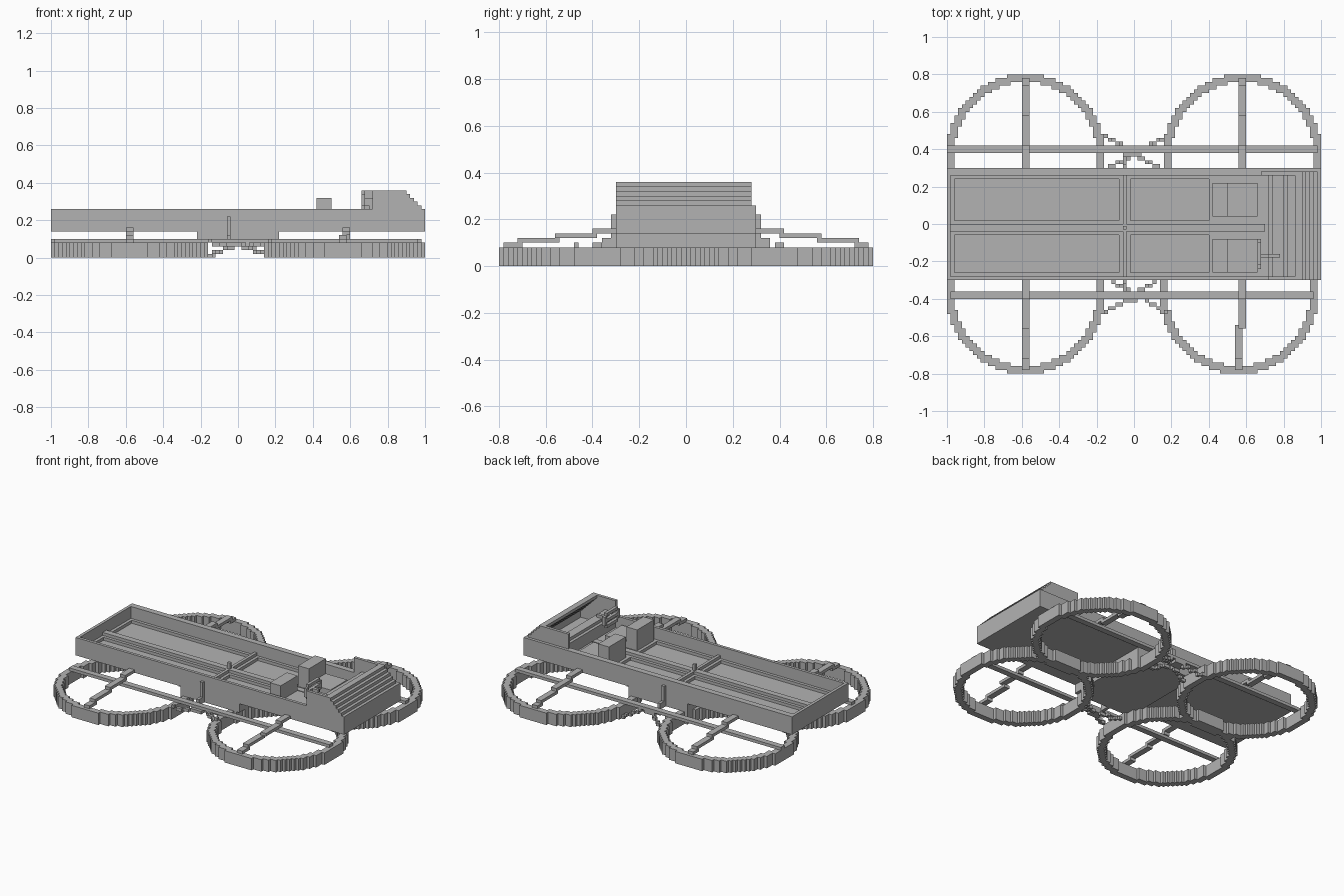
import bpy, bmesh, math
from mathutils import Vector

if "Cube" in bpy.data.objects:
    bpy.data.objects.remove(bpy.data.objects["Cube"], do_unlink=True)

CELL = 0.02
grey = bpy.data.materials.new("plain grey")
grey.use_nodes = True
grey.diffuse_color = (0.45, 0.45, 0.45, 1)
grey.node_tree.nodes["Principled BSDF"].inputs["Base Color"].default_value = grey.diffuse_color


def finish(name, bm):
    bmesh.ops.recalc_face_normals(bm, faces=bm.faces[:])
    mesh = bpy.data.meshes.new(name)
    bm.to_mesh(mesh)
    bm.free()
    mesh.materials.append(grey)
    obj = bpy.data.objects.new(name, mesh)
    bpy.context.collection.objects.link(obj)
    return obj


def add_box(bm, x, y, z):
    vs = bmesh.ops.create_cube(bm, size=1)["verts"]
    for v in vs:
        for i, (lo, hi) in enumerate((x, y, z)):
            v.co[i] = hi if v.co[i] > 0 else lo


def boxes(name, *parts):
    bm = bmesh.new()
    for part in parts:
        add_box(bm, *part)
    return finish(name, bm)


def extrude_cells(name, cells, centre, height):
    """Raise a set of square grid cells into one stepped solid."""
    bm = bmesh.new()
    for i, j in cells:
        bm.faces.new([bm.verts.new(((i + a) * CELL + centre[0], (j + b) * CELL + centre[1], 0))
                      for a, b in ((0, 0), (1, 0), (1, 1), (0, 1))])
    bmesh.ops.remove_doubles(bm, verts=bm.verts[:], dist=0.001)
    top = bmesh.ops.extrude_face_region(bm, geom=bm.faces[:], use_keep_orig=True)["geom"]
    bmesh.ops.translate(bm, vec=(0, 0, height),
                        verts=[g for g in top if isinstance(g, bmesh.types.BMVert)])
    return finish(name, bm)


def stepped_link(name, start, end):
    """Chain of small blocks between two points."""
    a, b = Vector(start), Vector(end)
    count = 6
    bm = bmesh.new()
    for k in range(count + 1):
        p = a.lerp(b, k / count)
        p = [math.floor(c / CELL + 0.001) * CELL for c in p]
        add_box(bm, *[(c, c + CELL) for c in p])
    return finish(name, bm)


# Rotor guard rings
ring = [(i, j) for i in range(-21, 21) for j in range(-21, 21)
        if 19 <= math.hypot(i + 0.5, j + 0.5) <= 21.1]
for name, cx, cy in (("front_right", -0.58, -0.38), ("front_left", 0.56, -0.38),
                     ("back_right", -0.58, 0.38), ("back_left", 0.58, 0.38)):
    extrude_cells(name + "_ring", ring, (cx, cy), 0.08)

    # Arms that step down from the hull to the ring
    s = 1 if cy > 0 else -1
    edges = (0.28, 0.40, 0.56, 0.72, 0.80) if s > 0 else (0.28, 0.38, 0.54, 0.70, 0.80)
    parts = []
    for k in range(4):
        ax = 0.58 if cx > 0 and k < 2 else cx
        y = sorted((s * edges[k], s * (edges[k + 1] + (CELL if k < 3 else -CELL))))
        top = 0.16 - CELL * k
        parts.append(((ax - 0.02, ax + 0.02), y, (top - CELL, top)))
    boxes(name + "_arm", *parts)

# Long rails across the rings
boxes("front_rail", ((-0.98, 0.96), (-0.40, -0.36), (0.08, 0.10)))
boxes("back_rail", ((-1, 0.98), (0.38, 0.42), (0.08, 0.10)))

# Crossing links between neighbouring rings
for side, s in (("front", -1), ("back", 1)):
    for end, e in (("right", -1), ("left", 1)):
        low = 0.08 if s < 0 else 0.0
        stepped_link(f"{side}_{end}_outer_link", (e * 0.04, s * 0.40, 0.06), (e * 0.16, s * 0.47, low))
        stepped_link(f"{side}_{end}_inner_link", (e * 0.02, s * 0.37, 0.06), (e * 0.13, s * 0.30, 0.02))
    boxes(side + "_link_hub", ((-0.06, 0.02), sorted((s * 0.36, s * 0.42)), (0.06, 0.08)))
    # Side posts
    boxes(side + "_post",
          ((-0.06, -0.04), sorted((s * 0.30, s * 0.32)), (0.10, 0.22)),
          ((-0.06, -0.04), sorted((s * 0.30, s * 0.36)), (0.08, 0.12)))

# Open hull with a shallow ledge
boxes("hull_floor", ((-1, 1), (-0.3, 0.3), (0.14, 0.16)))
boxes("hull_walls",
      ((-1, 1), (-0.30, -0.28), (0.14, 0.26)), ((-1, 1), (0.26, 0.30), (0.14, 0.26)),
      ((-1, -0.98), (-0.3, 0.3), (0.14, 0.26)), ((0.98, 1), (-0.3, 0.3), (0.14, 0.26)))
boxes("hull_ledge",
      ((-0.98, 0.98), (-0.28, -0.26), (0.14, 0.18)), ((-0.98, 0.98), (0.24, 0.26), (0.14, 0.18)),
      ((-0.98, -0.96), (-0.28, 0.26), (0.14, 0.18)), ((0.40, 0.98), (-0.28, 0.26), (0.14, 0.18)))
boxes("keel_block", ((-0.22, 0.22), (-0.3, 0.3), (0.08, 0.14)))

# Floor ribs and lever
boxes("long_rib", ((-0.98, 0.70), (-0.06, 0.02), (0.14, 0.18)), ((-0.98, 0.70), (-0.04, 0), (0.18, 0.20)))
boxes("cross_rib", ((-0.08, -0.02), (-0.28, 0.26), (0.14, 0.18)),
      ((-0.06, -0.04), (-0.28, 0.26), (0.18, 0.20)))
boxes("lever", ((-0.06, -0.04), (-0.03, -0.01), (0.18, 0.24)))

# Seats
for name, y in (("right_seat", (-0.26, -0.08)), ("left_seat", (0.04, 0.22))):
    boxes(name, ((0.42, 0.50), y, (0.16, 0.32)), ((0.50, 0.66), y, (0.16, 0.22)))

# Stepped windshield
steps = []
for k in range(6):
    x = 0.88 + CELL * k
    top = 0.36 - CELL * k
    steps.append(((x - CELL, x + CELL), (-0.30, 0.28), (top - CELL, top)))
boxes("windshield", *steps)

# Cab side walls, stepped along the slope
for name, y, back in (("cab_wall_right", (-0.30, -0.28), 0.72), ("cab_wall_left", (0.26, 0.28), 0.68)):
    boxes(name, *[((back, 0.90 + CELL * k), y, (0.34 - CELL * k, 0.36 - CELL * k)) for k in range(5)])

# Dashboard
boxes("dashboard", ((0.72, 0.82), (-0.28, 0.26), (0.18, 0.26)), ((0.74, 0.80), (-0.28, 0.26), (0.26, 0.28)))

# Steering wheel and column
boxes("steering_wheel",
      ((0.66, 0.68), (-0.22, -0.10), (0.26, 0.28)), ((0.66, 0.68), (-0.22, -0.10), (0.34, 0.36)),
      ((0.66, 0.68), (-0.24, -0.22), (0.28, 0.34)), ((0.66, 0.68), (-0.10, -0.08), (0.28, 0.34)),
      ((0.66, 0.68), (-0.22, -0.10), (0.30, 0.32)))
boxes("steering_column", ((0.68, 0.72), (-0.18, -0.16), (0.28, 0.32)), ((0.70, 0.78), (-0.18, -0.16), (0.26, 0.30)))
